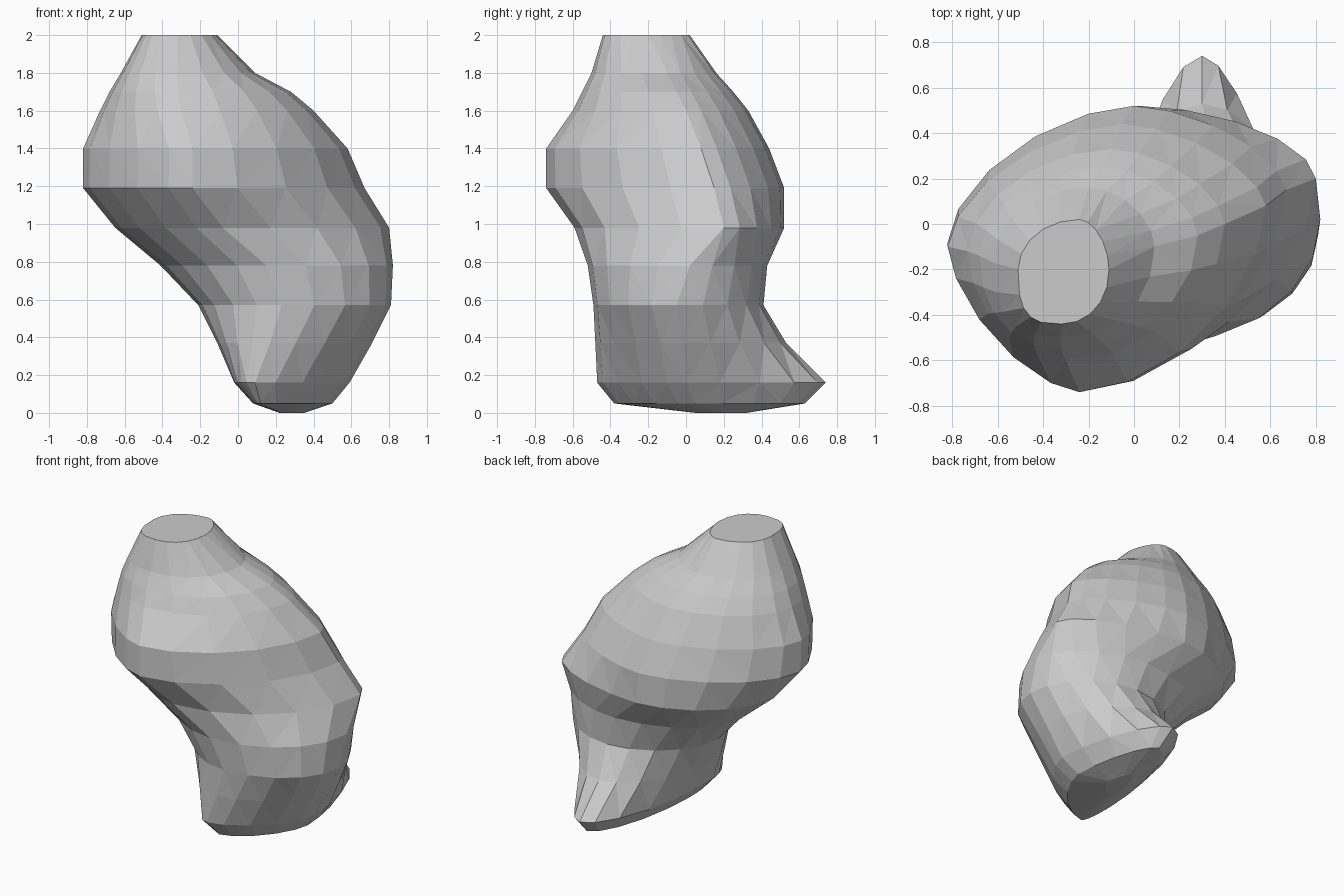
import bpy, bmesh
from math import pi, cos, sin

# Cross-sections: z, left, right, front, back extents,
# then x of the front-most / back-most point, y of the left-most / right-most point
SECTIONS = [
    (0.00, 0.22, 0.35, 0.05, 0.32, 0.25, 0.29, 0.12, 0.18),
    (0.05, 0.08, 0.50, -0.38, 0.63, 0.12, 0.32, -0.15, 0.05),
    (0.16, -0.02, 0.59, -0.47, 0.74, 0.09, 0.30, -0.15, 0.00),
    (0.37, -0.11, 0.71, -0.48, 0.53, 0.17, 0.30, -0.12, -0.02),
    (0.57, -0.21, 0.81, -0.49, 0.41, 0.23, 0.32, -0.05, -0.05),
    (0.78, -0.41, 0.82, -0.52, 0.43, 0.15, 0.25, 0.00, 0.02),
    (0.98, -0.65, 0.80, -0.59, 0.52, -0.08, 0.02, -0.03, 0.20),
    (1.19, -0.82, 0.67, -0.74, 0.52, -0.24, 0.00, -0.08, 0.15),
    (1.40, -0.82, 0.58, -0.74, 0.44, -0.24, -0.05, -0.10, 0.08),
    (1.60, -0.73, 0.40, -0.60, 0.33, -0.30, -0.10, -0.12, 0.00),
    (1.70, -0.68, 0.28, -0.55, 0.25, -0.32, -0.14, -0.14, -0.05),
    (1.80, -0.62, 0.09, -0.50, 0.16, -0.32, -0.20, -0.17, -0.10),
    (2.00, -0.51, -0.11, -0.44, 0.02, -0.32, -0.24, -0.20, -0.20),
]
# Corner shape at some heights (above 1 is cut flatter, below 1 is squarer):
# back right, back left, front left, front right
CORNERS = [
    (0.00, (1.20, 1.15, 0.80, 1.30)),
    (0.20, (1.20, 1.15, 0.80, 1.30)),
    (0.60, (1.00, 1.05, 1.05, 1.00)),
    (0.80, (1.05, 1.05, 1.10, 1.00)),
    (1.20, (1.25, 1.20, 1.30, 1.15)),
    (1.40, (1.25, 1.20, 1.30, 1.15)),
    (1.60, (1.20, 1.10, 1.05, 1.05)),
    (1.80, (1.10, 1.00, 0.80, 0.95)),
    (2.00, (1.10, 1.00, 0.65, 0.95)),
]
SIDES = 20


def corner_power(z, q):
    """Interpolated corner shape for quarter q at height z."""
    for (z0, a), (z1, b) in zip(CORNERS, CORNERS[1:]):
        if z <= z1:
            return a[q] + (b[q] - a[q]) * (z - z0) / (z1 - z0)


def ring_point(sec, i):
    """Point on a lopsided oval made of four quarter arcs."""
    z, x0, x1, y0, y1, xf, xb, yl, yr = sec
    power = corner_power(z, i * 4 // SIDES)
    a = 2 * pi * i / SIDES
    c, s = cos(a), sin(a)
    u, v = abs(c) ** power, abs(s) ** power
    xm = xb if s > 0 else xf
    ym = yr if c > 0 else yl
    return (xm + u * ((x1 if c > 0 else x0) - xm),
            ym + v * ((y1 if s > 0 else y0) - ym), z)


# Leaning faceted boulder with a small heel at the back
bm = bmesh.new()
rings = [[bm.verts.new(ring_point(s, i)) for i in range(SIDES)] for s in SECTIONS]
for lo, hi in zip(rings, rings[1:]):
    for i in range(SIDES):
        j = (i + 1) % SIDES
        bm.faces.new((lo[i], lo[j], hi[j], hi[i]))
bm.faces.new(rings[0][::-1])
bm.faces.new(rings[-1])
bmesh.ops.triangulate(bm, faces=[f for f in bm.faces if len(f.verts) == 4])
bmesh.ops.recalc_face_normals(bm, faces=bm.faces)
mesh = bpy.data.meshes.new("boulder")
bm.to_mesh(mesh)
bm.free()
bpy.context.collection.objects.link(bpy.data.objects.new("boulder", mesh))
